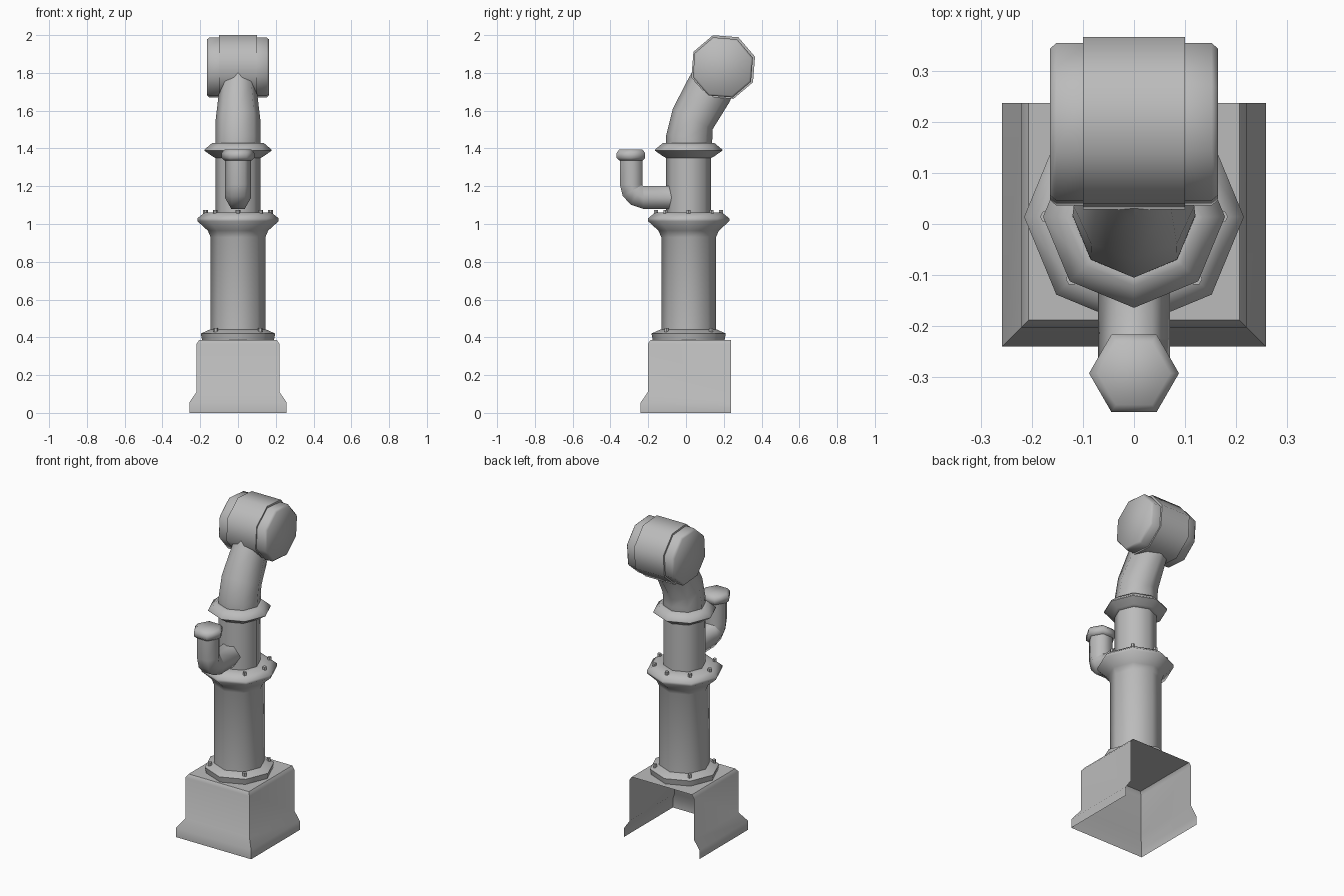
import bpy, bmesh
from math import sin, cos, pi, radians
from mathutils import Vector

if "Cube" in bpy.data.objects:
    bpy.data.objects.remove(bpy.data.objects["Cube"])

GREY = (0.5, 0.5, 0.5, 1)
metal = bpy.data.materials.new("plain_grey_metal")
metal.use_nodes = True
metal.diffuse_color = GREY
metal.node_tree.nodes["Principled BSDF"].inputs["Base Color"].default_value = GREY

AXIS_Y = 0.014          # the column stands slightly behind the centre


def finish(name, bm, angle=50):
    bmesh.ops.recalc_face_normals(bm, faces=bm.faces)
    mesh = bpy.data.meshes.new(name)
    bm.to_mesh(mesh)
    bm.free()
    obj = bpy.data.objects.new(name, mesh)
    bpy.context.collection.objects.link(obj)
    mesh.materials.append(metal)
    bpy.ops.object.select_all(action='DESELECT')
    obj.select_set(True)
    bpy.context.view_layer.objects.active = obj
    bpy.ops.object.shade_smooth_by_angle(angle=radians(angle))
    return obj


def loft(name, rings, angle=50):
    """Skin a list of equal rings and close both ends."""
    bm = bmesh.new()
    loops = [[bm.verts.new(p) for p in ring] for ring in rings]
    n = len(loops[0])
    for a, b in zip(loops, loops[1:]):
        for i in range(n):
            j = (i + 1) % n
            bm.faces.new((a[i], a[j], b[j], b[i]))
    bm.faces.new(loops[0])
    bm.faces.new(loops[-1])
    return finish(name, bm, angle)


def ring(center, u, v, sides, turn=0.0):
    """Polygon around center spanned by the half-axes u and v."""
    c, u, v = Vector(center), Vector(u), Vector(v)
    angles = [turn + 2 * pi * i / sides for i in range(sides)]
    return [c + u * cos(a) + v * sin(a) for a in angles]


def lathe(name, profile, sides=8, x=0.0, y=AXIS_Y, angle=50):
    return loft(name, [ring((x, y, z), (r, 0, 0), (0, r, 0), sides)
                       for r, z in profile], angle)


# Plinth: flared shell, open at the back and underneath
bm = bmesh.new()
levels = []
for w, z in [(0.258, 0), (0.258, 0.055), (0.22, 0.11), (0.22, 0.365), (0.206, 0.385)]:
    front = 0.018 - w
    levels.append([bm.verts.new(p) for p in
                   [(w, 0.237, z), (w, front, z), (-w, front, z), (-w, 0.237, z)]])
for a, b in zip(levels, levels[1:]):
    for i in range(3):
        bm.faces.new((a[i], a[i + 1], b[i + 1], b[i]))
bm.faces.new(levels[-1])
finish("plinth", bm)

# Column, inner pipe and ring
lathe("column_foot", [(0.19, 0.385), (0.197, 0.42), (0.148, 0.442)])
lathe("column", [(0.145, 0.43), (0.145, 0.93), (0.16, 0.965), (0.215, 1.015),
                 (0.215, 1.03), (0.178, 1.06), (0.12, 1.06)])
lathe("inner_pipe", [(0.119, 1.05), (0.119, 1.4)])
lathe("pipe_ring", [(0.12, 1.35), (0.135, 1.358), (0.178, 1.388),
                    (0.178, 1.394), (0.135, 1.43), (0.12, 1.43)])


# Bolts on the foot and the flange
def bolts(name, count, radius, z, height, turn):
    for i in range(count):
        a = turn + 2 * pi * i / count
        lathe(f"{name}_{i + 1}", [(0.012, z), (0.012, z + height)], 6,
              radius * cos(a), AXIS_Y + radius * sin(a))


bolts("foot_bolt", 4, 0.167, 0.42, 0.03, pi / 4)
bolts("flange_bolt", 8, 0.172, 1.045, 0.03, 0)

# Bent neck: each ring runs between a front and a back point
sections = [((-0.105, 1.42), (0.135, 1.42), 0.12),
            ((-0.105, 1.47), (0.14, 1.455), 0.12),
            ((-0.07, 1.61), (0.14, 1.5), 0.118),
            ((0.01, 1.765), (0.23, 1.645), 0.1),
            ((0.08, 1.89), (0.29, 1.78), 0.098)]
rings = []
for f, b, w in sections:
    f, b = Vector((0, *f)), Vector((0, *b))
    rings.append(ring((f + b) / 2, (w, 0, 0), (b - f) / 2, 8))
loft("neck", rings)


# Head drum with a cap on each side
def drum(name, profile, y, z):
    return loft(name, [ring((x, y, z), (0, r, 0), (0, 0, r), 8, radians(18))
                       for x, r in profile])


drum("head_drum", [(-0.1, 0.177), (0.1, 0.177)], 0.197, 1.831)
for side, s in (("left", 1), ("right", -1)):
    drum(f"head_cap_{side}", [(s * 0.09, 0.167), (s * 0.152, 0.167),
                              (s * 0.164, 0.156)], 0.195, 1.829)

# Side spout: hexagonal pipe that turns upward, with a cap
R = 0.07
path = [((-0.06, 1.14), 0), ((-0.225, 1.14), 0), ((-0.262, 1.155), 30),
        ((-0.282, 1.178), 60), ((-0.29, 1.21), 90), ((-0.29, 1.36), 90)]
loft("spout_pipe", [ring((0, y, z), (R, 0, 0),
                         (0, R * sin(radians(t)), R * cos(radians(t))), 6)
                    for (y, z), t in path], 65)
lathe("spout_cap", [(0.07, 1.335), (0.088, 1.35), (0.088, 1.375), (0.071, 1.394)],
      6, 0, -0.292, 65)
